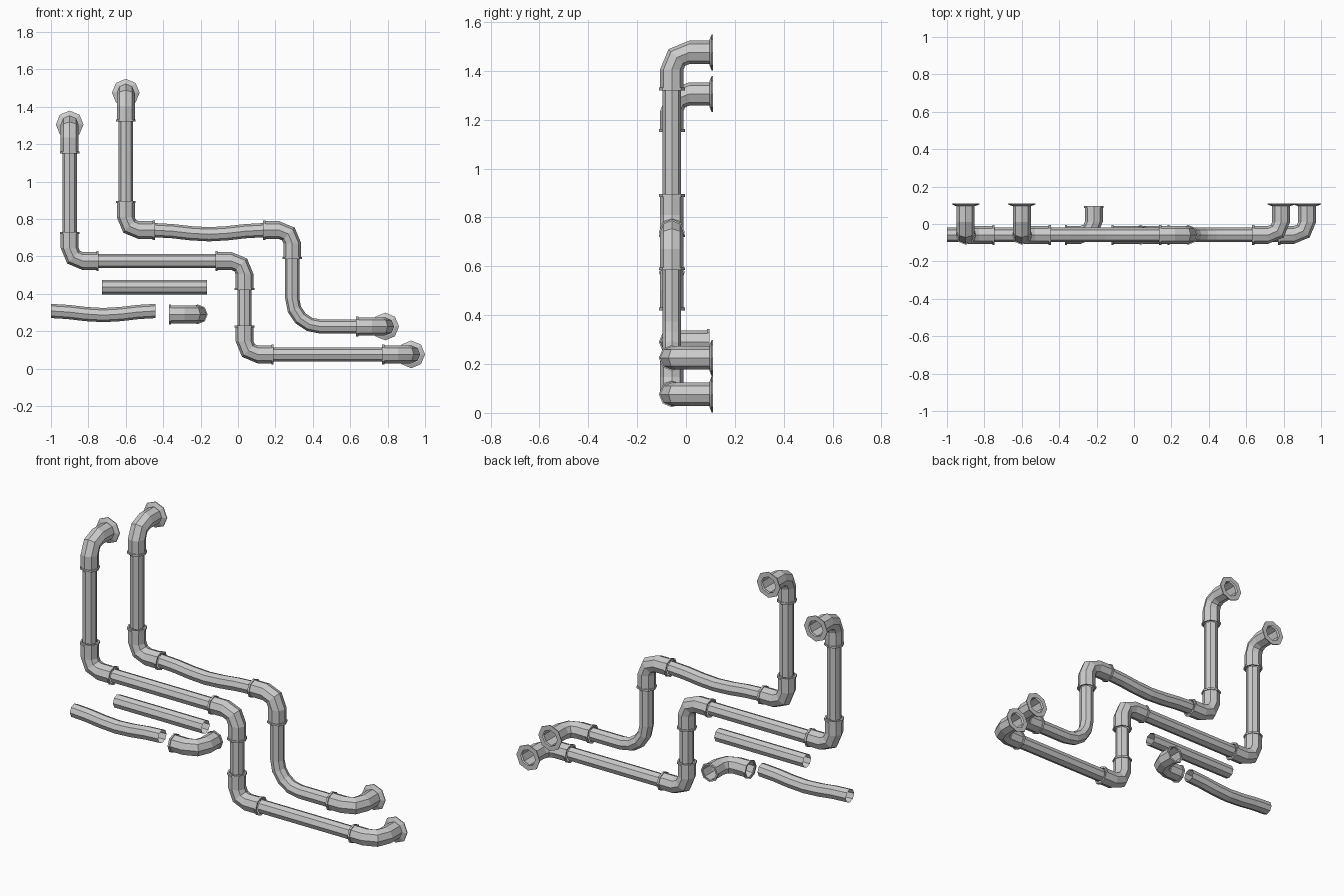
import bpy, bmesh
from math import sin, cos, pi
from mathutils import Vector as V

if "Cube" in bpy.data.objects:
    bpy.data.objects.remove(bpy.data.objects["Cube"])

SIDES = 8
Y = -0.058           # centre plane of the pipe runs
WALL = 0.11          # wall plane the flanges sit on
R_PIPE, R_ELBOW = 0.038, 0.048
LEG = 0.155          # elbow corner to collar
COLLAR = [(0, .043), (0, .053), (.011, .053), (.011, R_ELBOW)]
FLANGE = [(0, .046), (0, .074), (.005, .074), (.014, .052), (.014, R_ELBOW)]
L, R, U, D, B = V((-1, 0, 0)), V((1, 0, 0)), V((0, 0, 1)), V((0, 0, -1)), V((0, 1, 0))


def P(x, z):
    return V((x, Y, z))


def sweep(name, stations, normal):
    """Open octagonal tube through (point, tangent, radius) stations in one plane."""
    bm = bmesh.new()
    rings = []
    for p, t, r in stations:
        v = t.cross(normal).normalized()
        rings.append([bm.verts.new(p + r * (normal * cos(2 * pi * i / SIDES) + v * sin(2 * pi * i / SIDES)))
                      for i in range(SIDES)])
    for a, b in zip(rings, rings[1:]):
        for i in range(SIDES):
            j = (i + 1) % SIDES
            bm.faces.new((a[i], a[j], b[j], b[i]))
    bmesh.ops.recalc_face_normals(bm, faces=bm.faces)
    me = bpy.data.meshes.new(name)
    bm.to_mesh(me)
    bm.free()
    ob = bpy.data.objects.new(name, me)
    bpy.context.collection.objects.link(ob)
    return ob


def arc(corner, a, b, rad, steps, r):
    c = corner + rad * (a + b)
    return [(c - rad * (b * cos(h) + a * sin(h)), b * sin(h) - a * cos(h), r)
            for h in [pi / 2 * i / steps for i in range(steps + 1)]]


def elbow(name, corner, a, b, flanged=False):
    """Collared elbow with legs toward a and b; b == B is the leg to the wall."""
    lb = WALL - Y if flanged else LEG
    st = [(corner + a * (LEG - d), -a, r) for d, r in COLLAR]
    st += arc(corner, a, b, 0.07, 2, R_ELBOW)
    st += [(corner + b * (lb - d), b, r) for d, r in reversed(FLANGE if flanged else COLLAR)]
    return sweep(name, st, a.cross(b))


def straight(name, p, q):
    t = (q - p).normalized()
    return sweep(name, [(p, t, R_PIPE), (q, t, R_PIPE)], B)


def sagging(name, x0, x1, z, sag=0.022):
    """Pipe that dips gently in the middle."""
    n, w = 6, x1 - x0
    st = []
    for i in range(n + 1):
        f = i / n
        slope = -sag * pi * sin(2 * pi * f) / w
        st.append((P(x0 + w * f, z - sag * (1 - cos(2 * pi * f)) / 2), V((1, 0, slope)).normalized(), R_PIPE))
    return sweep(name, st, B)


# Lower pipe run
elbow("lower_run_top_wall_elbow", P(-.9, 1.305), D, B, True)
straight("lower_run_upright", P(-.9, 1.15), P(-.9, .73))
elbow("lower_run_elbow_1", P(-.9, .575), U, R)
straight("lower_run_long_pipe", P(-.745, .575), P(-.12, .575))
elbow("lower_run_elbow_2", P(.035, .575), L, D)
straight("lower_run_drop", P(.035, .42), P(.035, .23))
elbow("lower_run_elbow_3", P(.035, .076), U, R)
straight("lower_run_bottom_pipe", P(.19, .076), P(.771, .076))
elbow("lower_run_end_wall_elbow", P(.926, .076), L, B, True)

# Upper pipe run
elbow("upper_run_top_wall_elbow", P(-.6, 1.475), D, B, True)
straight("upper_run_upright", P(-.6, 1.32), P(-.6, .895))
elbow("upper_run_elbow_1", P(-.6, .74), U, R)
sagging("upper_run_sagging_pipe", -.445, .135, .74)
elbow("upper_run_elbow_2", P(.29, .74), L, D)
bend = [(P(.29, .585), D, R_PIPE)] + arc(P(.29, .225), U, R, .15, 4, R_PIPE) + [(P(.632, .225), R, R_PIPE)]
sweep("upper_run_bent_pipe", bend, U.cross(R))
elbow("upper_run_end_wall_elbow", P(.787, .225), L, B, True)

# Loose spare pieces
straight("spare_straight_pipe", P(-.727, .435), P(-.165, .435))
sagging("spare_sagging_pipe", -1, -.44, .308)
elbow("spare_elbow", P(-.215, .29), L, B)
